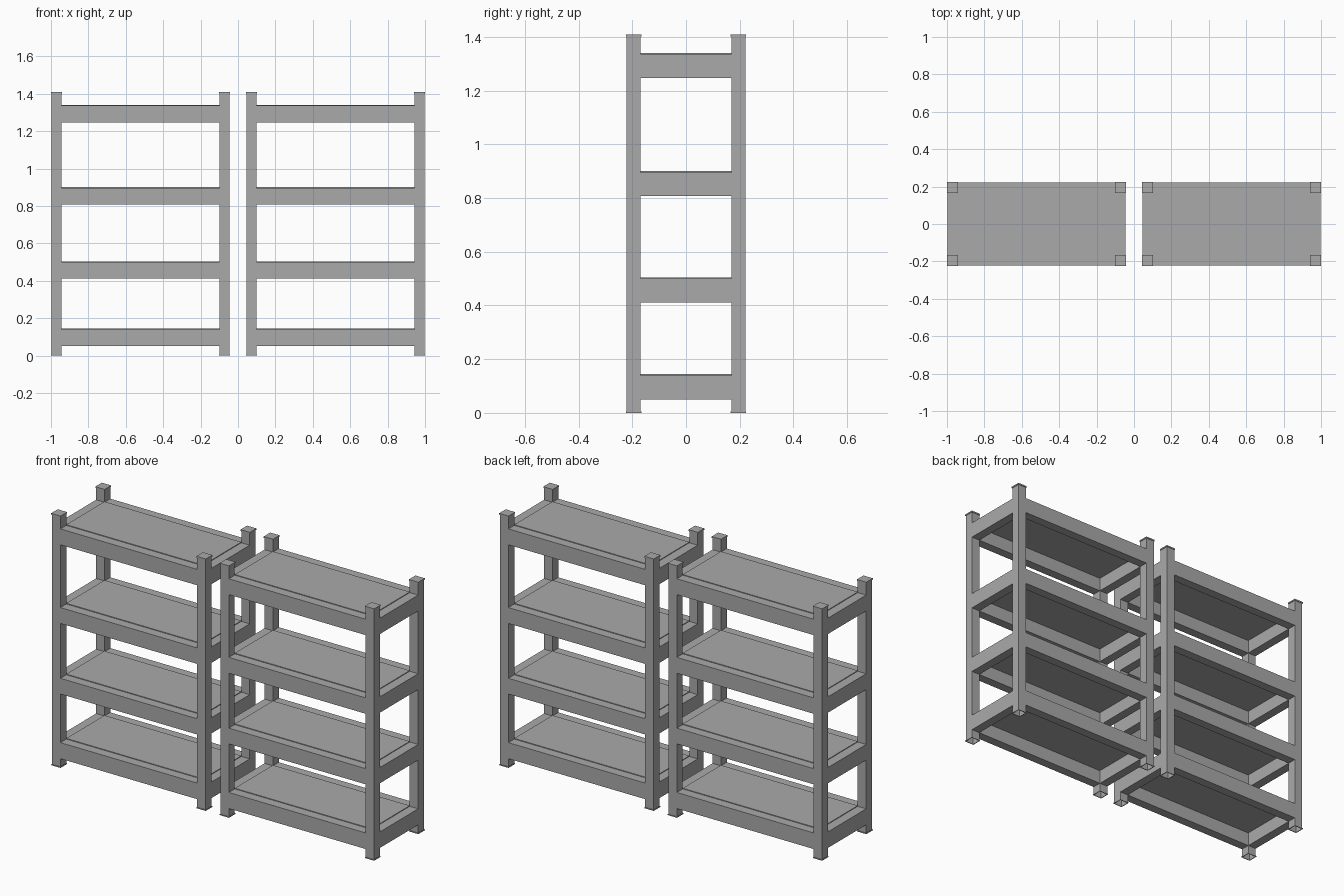
import bpy, bmesh

if "Cube" in bpy.data.objects:
    bpy.data.objects.remove(bpy.data.objects["Cube"])

grey = bpy.data.materials.new("grey_metal")
grey.diffuse_color = (0.40, 0.40, 0.40, 1)
grey.use_nodes = True
grey.node_tree.nodes["Principled BSDF"].inputs["Base Color"].default_value = grey.diffuse_color

POST = 0.026          # half width of post and rail
CAP = 0.029           # half width of end collars
X_IN, X_OUT, Y = 0.072, 0.971, 0.195   # post centre lines
RAILS = [(0.05, 0.14), (0.412, 0.50), (0.807, 0.896), (1.247, 1.336)]


def finish(name, bm):
    bmesh.ops.recalc_face_normals(bm, faces=bm.faces)
    me = bpy.data.meshes.new(name)
    bm.to_mesh(me)
    bm.free()
    me.materials.append(grey)
    ob = bpy.data.objects.new(name, me)
    bpy.context.collection.objects.link(ob)


def box(name, x0, x1, y0, y1, z0, z1):
    bm = bmesh.new()
    bmesh.ops.create_cube(bm, size=1)
    for v in bm.verts:
        v.co.x = (x0 + x1) / 2 + v.co.x * (x1 - x0)
        v.co.y = (y0 + y1) / 2 + v.co.y * (y1 - y0)
        v.co.z = (z0 + z1) / 2 + v.co.z * (z1 - z0)
    finish(name, bm)


def post(name, cx, cy):
    # square rings from the hollow foot up to the capped top
    profile = [(0.024, 0.045), (0.025, 0), (CAP, 0), (CAP, 0.005), (POST, 0.005),
               (POST, 1.402), (CAP, 1.402), (CAP, 1.41)]
    bm = bmesh.new()
    rings = [[bm.verts.new((cx + sx * h, cy + sy * h, z))
              for sx, sy in ((-1, -1), (1, -1), (1, 1), (-1, 1))] for h, z in profile]
    for a, b in zip(rings, rings[1:]):
        for i in range(4):
            j = (i + 1) % 4
            bm.faces.new((a[i], a[j], b[j], b[i]))
    bm.faces.new(rings[0])
    bm.faces.new(rings[-1])
    finish(name, bm)


for side, s in (("left", -1), ("right", 1)):
    xa, xb = sorted((s * X_IN, s * X_OUT))
    # corner posts
    for cx in (xa, xb):
        for cy in (-Y, Y):
            post(f"{side}_post", cx, cy)
    for z0, z1 in RAILS:
        # front and back rails
        for cy in (-Y, Y):
            box(f"{side}_long_rail", xa + POST, xb - POST, cy - POST, cy + POST, z0, z1)
        # end rails
        for cx in (xa, xb):
            box(f"{side}_end_rail", cx - POST, cx + POST, -Y + POST, Y - POST, z0, z1)
        # shelf panel, standing slightly proud of the rails
        box(f"{side}_shelf_panel", xa + POST, xb - POST, -Y + POST, Y - POST,
            z1 - 0.012, z1 + 0.004)
